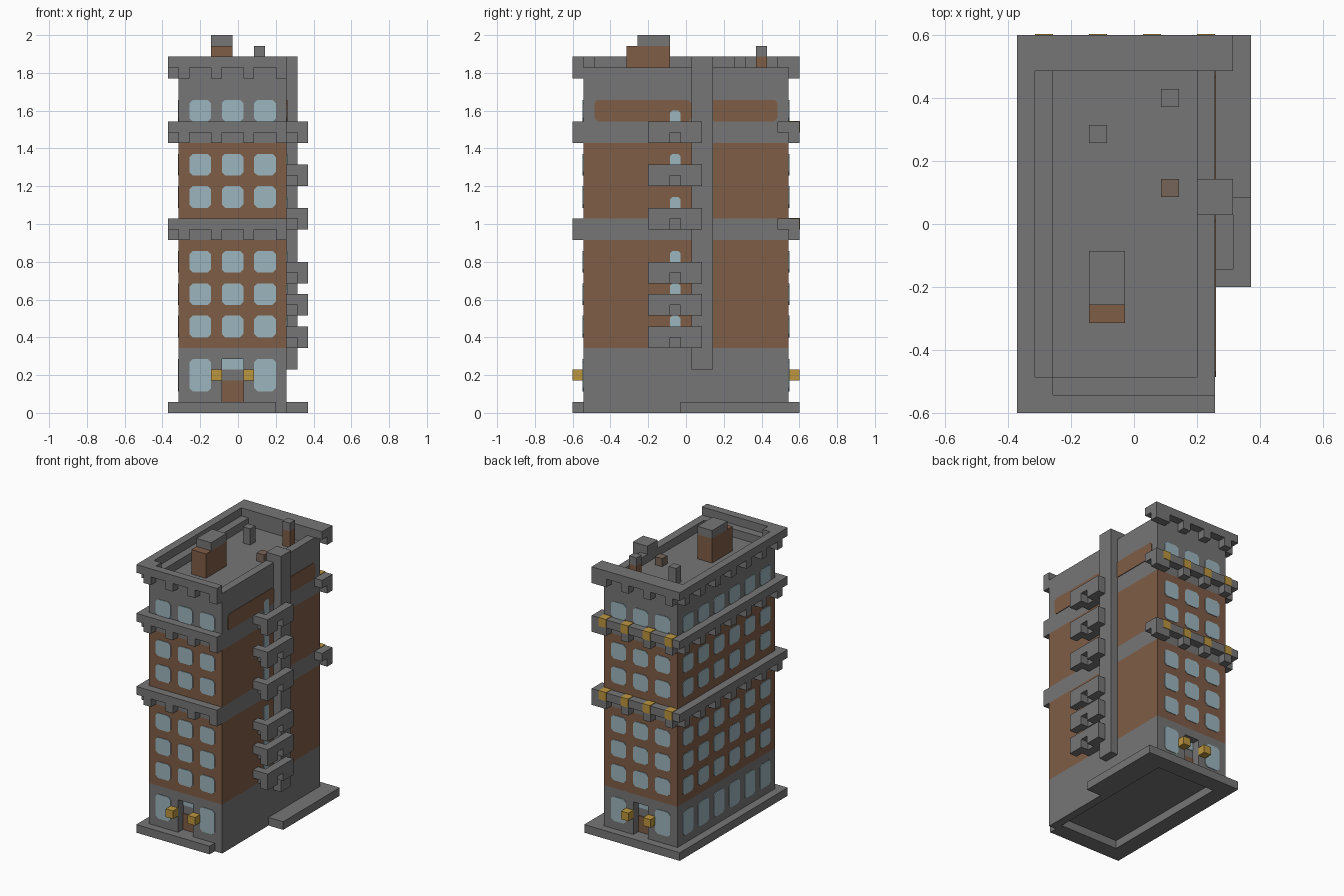
import bpy, bmesh
from mathutils import Vector

if "Cube" in bpy.data.objects:
    bpy.data.objects.remove(bpy.data.objects["Cube"])

V = 2 / 35                      # one block
OX, OY = -6.5 * V, -10.5 * V    # block grid origin
T = 0.004                       # thickness of painted plates


def material(name, rgb):
    m = bpy.data.materials.new(name)
    m.diffuse_color = (*rgb, 1)
    m.use_nodes = True
    m.node_tree.nodes["Principled BSDF"].inputs["Base Color"].default_value = m.diffuse_color
    return m


STONE = material("grey stone", (0.18, 0.18, 0.18))
BRICK = material("brown brick", (0.209, 0.109, 0.061))
GLASS = material("pale blue glass", (0.333, 0.462, 0.509))
GOLD = material("gold", (0.50, 0.305, 0.048))
WORN = material("worn brick", (0.185, 0.130, 0.102))


def finish(name, bm, mat):
    me = bpy.data.meshes.new(name)
    bmesh.ops.recalc_face_normals(bm, faces=bm.faces)
    bm.to_mesh(me)
    bm.free()
    me.materials.append(mat)
    ob = bpy.data.objects.new(name, me)
    bpy.context.collection.objects.link(ob)
    return ob


def blocks(name, mat, boxes):
    """Boxes given in block units: (x0, x1, y0, y1, z0, z1)."""
    bm = bmesh.new()
    for x0, x1, y0, y1, z0, z1 in boxes:
        vs = bmesh.ops.create_cube(bm, size=1)["verts"]
        c = Vector(((x0 + x1) / 2, (y0 + y1) / 2, (z0 + z1) / 2))
        for v in vs:
            v.co = Vector((v.co.x * (x1 - x0), v.co.y * (y1 - y0),
                           v.co.z * (z1 - z0))) + c
            v.co = Vector((v.co.x * V + OX, v.co.y * V + OY, v.co.z * V))
    return finish(name, bm, mat)


def plates(name, mat, wall, at, rects, cut=0.3):
    """Thin corner-cut plates on a wall; rects are (u0, u1, z0, z1) in blocks."""
    bm = bmesh.new()
    axis = 0 if wall in ("left", "right") else 1
    sign = -1 if wall in ("left", "front") else 1
    for u0, u1, z0, z1 in rects:
        c = cut
        pts = [(u0 + c, z0), (u1 - c, z0), (u1, z0 + c), (u1, z1 - c),
               (u1 - c, z1), (u0 + c, z1), (u0, z1 - c), (u0, z0 + c)]
        if c == 0:
            pts = [(u0, z0), (u1, z0), (u1, z1), (u0, z1)]
        vs = []
        for u, z in pts:
            if axis == 0:
                co = (at * V + OX + sign * T, u * V + OY, z * V)
            else:
                co = (u * V + OX, at * V + OY + sign * T, z * V)
            vs.append(bm.verts.new(co))
        f = bm.faces.new(vs)
        ext = bmesh.ops.extrude_face_region(bm, geom=[f])["geom"]
        for v in ext:
            if isinstance(v, bmesh.types.BMVert):
                v.co[axis] -= sign * T * 1.5
    return finish(name, bm, mat)


# Ground floor with a recessed doorway at front and back, hollow underneath
ground = [(1, 11, 2, 19, 1, 6)]
for y in (1, 19):
    ground += [(1, 5, y, y + 1, 0, 6), (7, 11, y, y + 1, 0, 6),
               (5, 7, y, y + 1, 5, 6), (5, 7, y, y + 1, 0, 1)]
ground += [(1, 2, 2, 19, 0, 1), (10, 11, 2, 19, 0, 1)]
blocks("ground_floor", STONE, ground)

# Brick storeys, stone bands and stone top storey
blocks("brick_storeys", BRICK, [(1, 11, 1, 20, 6, 16), (1, 11, 1, 20, 18, 25)])
blocks("stone_band", STONE, [(1, 11, 1, 20, 16, 18)])
blocks("top_storey", STONE, [(1, 11, 1, 20, 25, 31)])

# Foot course around the base
blocks("foot_course", STONE, [(0, 10, 0, 1, 0, 1), (0, 1, 1, 20, 0, 1),
                              (0, 13, 20, 21, 0, 1), (11, 13, 10, 20, 0, 1)])

# Cornices with corbels on front, left and back
ACROSS = (1, 4, 7, 10)
ALONG = range(1, 20, 3)


def cornice(name, z):
    b = [(0, 11, 0, 1, z + 1, z + 2), (0, 1, 1, 20, z + 1, z + 2),
         (0, 12, 20, 21, z + 1, z + 2), (11, 12, 19, 20, z + 1, z + 2)]
    for i in ACROSS:
        b += [(i, i + 1, 0, 1, z, z + 1), (i, i + 1, 20, 21, z, z + 1)]
    b += [(0, 1, j, j + 1, z, z + 1) for j in ALONG]
    b.append((11, 12, 20, 21, z, z + 1))
    blocks(name, STONE, b)


for name, z in (("lower_cornice", 16), ("upper_cornice", 25), ("roof_cornice", 31)):
    cornice(name, z)

# Gold blocks let into the back cornices
blocks("gold_cornice_blocks", GOLD,
       [(i, i + 1, 20.5, 21.06, z + 1, z + 2.06) for i in ACROSS for z in (16, 25)]
       + [(i, i + 1, 20, 20.6, z + 1.5, z + 2.06) for i in ACROSS for z in (16, 25)])

# Parapet ledges inside the roof cornice
blocks("parapet", STONE, [(1, 2, 2, 19, 31, 32), (1, 11, 1, 2, 31, 32),
                          (10, 11, 2, 19, 31, 32), (1, 11, 19, 20, 31, 33),
                          (1, 2, 1, 2, 32, 33)])

# Roof structures
blocks("roof_hut", BRICK, [(4, 6, 5, 9, 31, 34)])
blocks("roof_hut_cap", STONE, [(4, 6, 6, 9, 34, 35)])
blocks("chimney", BRICK, [(8, 9, 17, 18, 31, 33)])
blocks("chimney_cap", STONE, [(8, 9, 17, 18, 33, 34)])
blocks("vent_post", STONE, [(4, 5, 15, 16, 31, 33)])
blocks("roof_vent", WORN, [(8, 9, 12, 13, 31, 32)])

# Tall flue on the right wall
blocks("flue", STONE, [(10, 12, 11, 13, 4, 33)])

# Balconies beside the flue: rail with a bottom notch, arm and floor
BALCONIES = (6, 9, 12, 17, 21, 25)
rails = []
for z in BALCONIES:
    rails += [(12, 13, 7, 12, z + 1, z + 2), (12, 13, 7, 9, z, z + 1),
              (12, 13, 10, 12, z, z + 1), (11, 12, 7, 8, z + 1, z + 2),
              (11, 12, 8, 11, z, z + 1)]
blocks("balconies", STONE, rails)

# Windows
ROWS = ((7, 9), (10, 12), (13, 15), (19, 21), (22, 24), (27, 29))
short = [(i, i + 2, a, b) for i in (2, 5, 8) for a, b in ROWS]
tall = [(i, i + 2, 2, 5) for i in (2, 8)]
for wall, at in (("front", 1), ("back", 20)):
    plates(wall + "_windows", GLASS, wall, at, short + tall)
plates("left_windows", GLASS, "left", 1,
       [(j, j + 2, a, b) for j in range(2, 18, 3) for a, b in ROWS + ((2, 5),)])
plates("balcony_doors", GLASS, "right", 11,
       [(9, 10, z + 1, z + 3) for z in BALCONIES], cut=0.22)

# Brick panel and stone bands on the right wall
plates("brick_panel", BRICK, "right", 11, [(2, 11, 27, 29), (12.5, 19, 27, 29)])

# Doors with transom, and wall lamps
for wall, at in (("front", 2), ("back", 19)):
    plates(wall + "_door", BRICK, wall, at, [(5, 7, 1, 3)], cut=0)
    plates(wall + "_transom", GLASS, wall, at, [(5, 7, 4, 5)], cut=0)
blocks("lamps", GOLD, [(i, i + 1, y, y + 1, 3, 4) for i in (4, 7) for y in (0, 20)])
